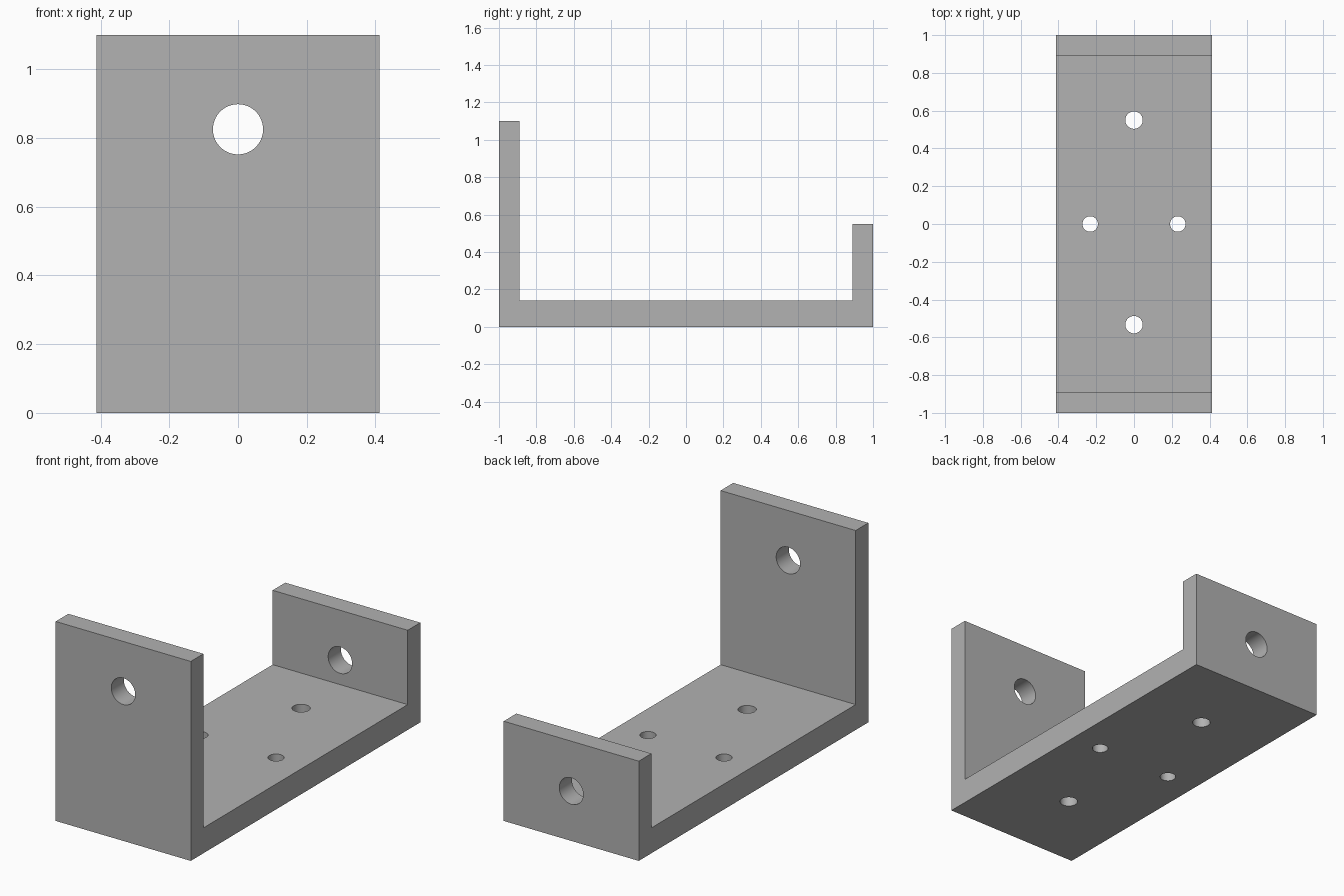
import bpy
import bmesh
from math import pi, radians
from mathutils import Matrix

default = bpy.data.objects.get("Cube")
if default:
    bpy.data.objects.remove(default, do_unlink=True)

HALF_WIDTH = 0.412
INNER_Y = 0.89
FLOOR = 0.14
FRONT_TOP, BACK_TOP = 1.1, 0.55

# Single grey finish
grey = bpy.data.materials.new("plain_grey")
grey.use_nodes = True
colour = (0.445, 0.445, 0.445, 1)
grey.diffuse_color = colour
grey.node_tree.nodes["Principled BSDF"].inputs["Base Color"].default_value = colour


def add_object(name, bm):
    bmesh.ops.recalc_face_normals(bm, faces=bm.faces)
    mesh = bpy.data.meshes.new(name)
    bm.to_mesh(mesh)
    bm.free()
    mesh.materials.append(grey)
    obj = bpy.data.objects.new(name, mesh)
    bpy.context.collection.objects.link(obj)
    return obj


# Bracket: U-shaped side profile swept across the width
profile = [(-1, 0), (1, 0), (1, BACK_TOP), (INNER_Y, BACK_TOP), (INNER_Y, FLOOR),
           (-INNER_Y, FLOOR), (-INNER_Y, FRONT_TOP), (-1, FRONT_TOP)]
bm = bmesh.new()
side = bm.faces.new([bm.verts.new((-HALF_WIDTH, y, z)) for y, z in profile])
sweep = bmesh.ops.extrude_face_region(bm, geom=[side])["geom"]
bmesh.ops.translate(bm, vec=(2 * HALF_WIDTH, 0, 0),
                    verts=[v for v in sweep if isinstance(v, bmesh.types.BMVert)])
bracket = add_object("bracket", bm)

# Hole cutters: centre, radius, and whether the hole runs front to back
holes = [
    ("front_plate_hole", (0, -0.945, 0.825), 0.073, True),
    ("back_plate_hole", (0, 0.945, 0.275), 0.073, True),
    ("rear_floor_hole", (0, 0.55, 0.07), 0.046, False),
    ("near_floor_hole", (0, -0.533, 0.07), 0.046, False),
    ("left_floor_hole", (0.232, 0, 0.07), 0.041, False),
    ("right_floor_hole", (-0.232, 0, 0.07), 0.041, False),
]
cutters = []
for name, centre, radius, along_y in holes:
    bm = bmesh.new()
    turn = Matrix.Rotation(pi / 2, 4, "X") if along_y else Matrix.Identity(4)
    bmesh.ops.create_cone(bm, cap_ends=True, segments=64, radius1=radius,
                          radius2=radius, depth=0.3,
                          matrix=Matrix.Translation(centre) @ turn)
    cutter = add_object(name + "_cutter", bm)
    cutter.hide_render = True
    cutters.append(cutter)
    cut = bracket.modifiers.new(name, "BOOLEAN")
    cut.operation = "DIFFERENCE"
    cut.solver = "EXACT"
    cut.object = cutter

# Bake the holes and drop the cutters
bpy.ops.object.select_all(action="DESELECT")
bracket.select_set(True)
bpy.context.view_layer.objects.active = bracket
for name in [m.name for m in bracket.modifiers]:
    bpy.ops.object.modifier_apply(modifier=name)
for cutter in cutters:
    bpy.data.objects.remove(cutter, do_unlink=True)
bpy.ops.object.shade_smooth_by_angle(angle=radians(30))
